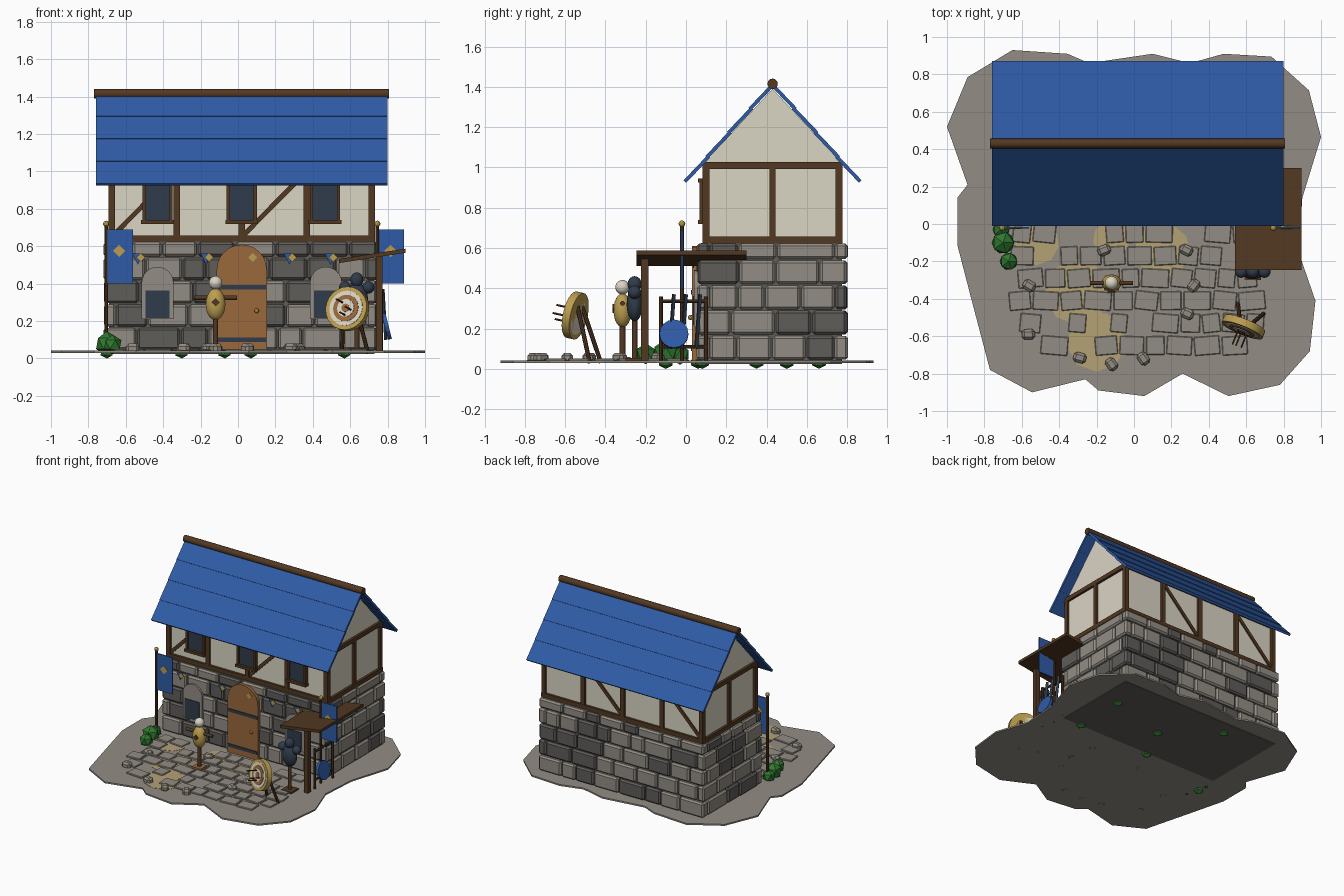
import bpy, bmesh, math, random
from mathutils import Vector, Matrix

random.seed(7)
if "Cube" in bpy.data.objects:
    bpy.data.objects.remove(bpy.data.objects["Cube"], do_unlink=True)

COLOURS = {
    "stone": (0.29, 0.265, 0.23), "dark_stone": (0.115, 0.11, 0.10),
    "plaster": (0.70, 0.66, 0.55), "timber": (0.085, 0.04, 0.016),
    "blue": (0.028, 0.105, 0.38), "gold": (0.50, 0.34, 0.08),
    "leaf_green": (0.03, 0.19, 0.03), "slate": (0.03, 0.045, 0.07),
    "door_wood": (0.32, 0.14, 0.045), "sand": (0.46, 0.36, 0.18),
}
MATS = {}
for key, rgb in COLOURS.items():
    m = bpy.data.materials.new(key)
    m.use_nodes = True
    m.diffuse_color = (*rgb, 1)
    bsdf = m.node_tree.nodes["Principled BSDF"]
    bsdf.inputs["Base Color"].default_value = (*rgb, 1)
    bsdf.inputs["Roughness"].default_value = 0.9
    MATS[key] = m

GROUND = 0.042
CX = 0.02           # middle of the house
RIDGE_Y = 0.43


class Part:
    """Collects primitives into one named mesh."""
    def __init__(self, name):
        self.name, self.bm, self.mats = name, bmesh.new(), []

    def paint(self, faces, mat):
        if mat not in self.mats:
            self.mats.append(mat)
        for f in faces:
            f.material_index = self.mats.index(mat)

    def paint_verts(self, result, mat):
        self.paint({f for v in result["verts"] for f in v.link_faces}, mat)

    def box(self, centre, size, mat, rot=Matrix()):
        mx = Matrix.Translation(centre) @ rot @ Matrix.Diagonal((*size, 1))
        self.paint_verts(bmesh.ops.create_cube(self.bm, size=1, matrix=mx), mat)

    def beam(self, a, b, w, d, mat):
        a, b = Vector(a), Vector(b)
        rot = (b - a).to_track_quat('Z', 'Y').to_matrix().to_4x4()
        self.box((a + b) / 2, (w, d, (b - a).length), mat, rot)

    def rod(self, a, b, r, mat, segs=10):
        a, b = Vector(a), Vector(b)
        mx = Matrix.Translation((a + b) / 2) @ (b - a).to_track_quat('Z', 'Y').to_matrix().to_4x4()
        self.paint_verts(bmesh.ops.create_cone(self.bm, cap_ends=True, segments=segs, radius1=r,
                         radius2=r, depth=(b - a).length, matrix=mx), mat)

    def ball(self, centre, radii, mat, detail=3):
        mx = Matrix.Translation(centre) @ Matrix.Diagonal((*radii, 1))
        self.paint_verts(bmesh.ops.create_icosphere(self.bm, subdivisions=detail, radius=1, matrix=mx), mat)

    def slab(self, points, depth, mat):
        face = self.bm.faces.new([self.bm.verts.new(p) for p in points])
        ext = bmesh.ops.extrude_face_region(self.bm, geom=[face], use_keep_orig=True)
        top = [e for e in ext["geom"] if isinstance(e, bmesh.types.BMVert)]
        bmesh.ops.translate(self.bm, verts=top, vec=depth)
        self.paint({f for v in top for f in v.link_faces} | {face}, mat)

    def finish(self, bevel=0, smooth=False):
        bmesh.ops.recalc_face_normals(self.bm, faces=self.bm.faces)
        mesh = bpy.data.meshes.new(self.name)
        self.bm.to_mesh(mesh)
        self.bm.free()
        for key in self.mats:
            mesh.materials.append(MATS[key])
        ob = bpy.data.objects.new(self.name, mesh)
        bpy.context.collection.objects.link(ob)
        if bevel:
            mod = ob.modifiers.new("Bevel", 'BEVEL')
            mod.width, mod.segments = bevel, 1
        if smooth:
            bpy.ops.object.select_all(action='DESELECT')
            ob.select_set(True)
            bpy.context.view_layer.objects.active = ob
            bpy.ops.object.shade_smooth_by_angle(angle=math.radians(40))


def arch(cx, half, z0, spring, y):
    pts = [(cx - half, y, z0), (cx + half, y, z0)]
    return pts + [(cx + half * math.cos(t), y, spring + half * math.sin(t))
                  for t in (math.pi * i / 12 for i in range(13))]


def diamond(cx, y, cz, r):
    return [(cx - r, y, cz), (cx, y, cz - r), (cx + r, y, cz), (cx, y, cz + r)]


# Ground plate with scalloped edge
outline = [(-.65, .93), (-.355, .91), (-.24, .86), (.1, .91), (.3, .86), (.48, .91), (.735, .895),
           (.935, .715), (1, .465), (.9, .14), (.88, -.15), (.97, -.41), (.94, -.68), (.78, -.86),
           (.505, -.92), (.26, -.8), (.055, -.92), (-.19, -.89), (-.26, -.83), (-.545, -.9),
           (-.77, -.78), (-.87, -.4), (-.945, -.11), (-.945, .14), (-.89, .21), (-1, .52), (-.89, .785)]
p = Part("ground")
p.slab([(x, y, 0.03) for x, y in outline], (0, 0, GROUND - 0.03), "stone")
p.finish()

# Sandy patches
p = Part("sand_patches")
for x, y, r in ((-.52, -.1, .12), (.15, -.14, .15), (-.3, -.36, .18), (-.2, -.63, .16), (-.12, -.08, .1)):
    p.rod((x, y, GROUND), (x, y, GROUND + 0.002), r, "sand", 9)
p.finish()

# Paving slabs in loose rows
p = Part("paving")
for row in range(6):
    x = random.uniform(-0.68, -0.6)
    while x < 0.6:
        w = random.uniform(0.1, 0.16)
        if random.random() > 0.15:
            turn = Matrix.Rotation(random.uniform(-0.12, 0.12), 4, 'Z')
            p.box((x + w / 2, -0.05 - 0.12 * row, GROUND), (w - 0.012, 0.1, 0.02), "stone", turn)
        x += w
p.finish(bevel=0.004)

# Loose rocks
p = Part("rocks")
for x, y in ((-.56, -.33), (-.565, -.59), (-.29, -.715), (-.12, -.75), (.05, -.72),
             (.285, -.48), (.28, -.14), (-.16, -.14), (.32, -.33)):
    turn = Matrix.Rotation(random.uniform(-1, 1), 4, 'Z')
    p.box((x, y, GROUND + 0.012), (0.07, 0.055, 0.05), "stone", turn)
p.finish(bevel=0.014)

# Ground floor core and stone blocks
p = Part("wall_core")
p.box((CX, 0.425, 0.325), (1.42, 0.7, 0.6), "dark_stone")
p.finish()

p = Part("stone_blocks")
X0, X1, Y0, Y1 = -0.715, 0.745, 0.055, 0.8
for row in range(5):
    z0 = GROUND + 0.125 * row
    h = min(0.125, 0.625 - z0)
    for along_x in (True, False):
        inset = 0.06 if along_x == bool(row % 2) else 0
        lo, hi = ((X0, X1) if along_x else (Y0, Y1))
        for side in (0, 1):
            t, end = lo + inset, hi - inset
            while t < end - 0.01:
                w = random.uniform(0.12, 0.24)
                if end - t - w < 0.1:
                    w = end - t
                depth = 0.06 + random.uniform(-0.006, 0.008)
                wall = ((Y0 + 0.03, Y1 - 0.03) if along_x else (X0 + 0.03, X1 - 0.03))[side]
                c, s = t + w / 2, w - 0.007
                pos = (c, wall, z0 + h / 2) if along_x else (wall, c, z0 + h / 2)
                size = (s, depth, h - 0.007) if along_x else (depth, s, h - 0.007)
                p.box(pos, size, "dark_stone" if random.random() < 0.3 else "stone")
                t += w
p.finish(bevel=0.012)

# Plastered upper floor with gables
L, R, F, B = -0.675, 0.715, 0.1, 0.76
p = Part("plaster_walls")
p.slab([(L, F, .63), (L, B, .63), (L, B, 1.035), (L, RIDGE_Y, 1.39), (L, F, 1.035)], (R - L, 0, 0), "plaster")
p.finish()

# Timber frame
p = Part("timber_frame")
posts = [L + (R - L) * i / 4 for i in range(5)]
for y in (F, B):
    for z in (0.64, 1.01):
        p.box((CX, y, z), (R - L + 0.035, 0.036, 0.034), "timber")
    for x in posts:
        p.box((x, y, 0.825), (0.034, 0.035, 0.38), "timber")
    for i in (0, 2):
        p.beam((posts[i], y, 0.65), (posts[i + 1], y, 1.0), 0.02, 0.026, "timber")
for x in (L, R):
    for z in (0.64, 1.01):
        p.box((x, RIDGE_Y, z), (0.036, B - F, 0.034), "timber")
    p.box((x, RIDGE_Y, 0.825), (0.035, 0.03, 0.38), "timber")
p.finish()

# Roof of overlapping courses
p = Part("roof")
run, rise, courses = 0.43, 0.48, 4
for s in (-1, 1):
    slope = Vector((0, s * run, -rise))
    step = slope.length / courses
    x_axis = Vector((s, 0, 0))
    normal = x_axis.cross(slope.normalized())
    t_axis = (slope.normalized() + normal * 0.03).normalized()
    rot = Matrix((x_axis, t_axis, x_axis.cross(t_axis))).transposed().to_4x4()
    for i in range(courses):
        centre = Vector((CX, RIDGE_Y, 1.412)) + slope * ((i + 0.5) / courses)
        p.box(centre, (1.56, step + 0.01, 0.018), "blue", rot)
p.finish()
p = Part("ridge_beam")
p.rod((-0.77, RIDGE_Y, 1.415), (0.808, RIDGE_Y, 1.415), 0.026, "timber", 12)
p.finish(smooth=True)

# Upper windows
p = Part("upper_windows")
for x in (-0.43, CX, 0.465):
    p.box((x, 0.09, 0.83), (0.14, 0.02, 0.2), "slate")
    for dx in (-0.072, 0.072):
        p.box((x + dx, 0.085, 0.83), (0.018, 0.035, 0.22), "timber")
    for z, w in ((0.73, 0.175), (0.935, 0.16)):
        p.box((x, 0.08, z), (w, 0.04, 0.02), "timber")
p.finish()

# Arched lower windows
p = Part("lower_windows")
for x in (-0.43, 0.47):
    p.slab(arch(x, 0.085, 0.21, 0.405, 0.04), (0, 0.04, 0), "stone")
    p.box((x, 0.038, 0.29), (0.128, 0.008, 0.145), "slate")
p.finish()

# Front door
p = Part("front_door")
p.slab(arch(CX, 0.134, GROUND, 0.475, 0.03), (0, 0.05, 0), "door_wood")
for z in (0.1, 0.38):
    p.box((CX, 0.028, z), (0.262, 0.008, 0.024), "slate")
p.ball((0.1, 0.022, 0.255), (0.013, 0.013, 0.013), "gold", 2)
p.finish()

# Pennants on the front wall
p = Part("pennants")
for x in (-0.53, -0.165, 0.07, 0.28, 0.5):
    p.slab([(x - .035, .034, .56), (x - .005, .034, .5), (x + .02, .034, .56)], (0, 0.006, 0), "blue")
    p.slab(diamond(x + 0.01, 0.024, 0.54, 0.024), (0, 0.006, 0), "gold")
p.finish()

# Banners on poles
p = Part("banners")
for x in (-0.705, 0.745):
    p.rod((x, -0.02, 0.03), (x, -0.02, 0.72), 0.01, "timber", 8)
    p.ball((x, -0.02, 0.72), (0.017, 0.017, 0.017), "gold", 2)
    p.box((x + 0.075, -0.02, 0.545), (0.135, 0.01, 0.29), "blue")
    p.slab(diamond(x + 0.07, -0.028, 0.575, 0.033), (0, 0.016, 0), "gold")
p.finish()

# Sloping awning and its post
p = Part("awning")
p.slab([(.54, -.245, .51), (.895, -.245, .565), (.895, -.245, .587), (.54, -.245, .532)], (0, 0.545, 0), "timber")
p.box((0.755, -0.205, 0.29), (0.036, 0.036, 0.52), "timber")
p.finish()

# Weapon rack with shield and blades
p = Part("weapon_rack")
for z in (0.11, 0.335):
    p.rod((0.765, -0.13, z), (0.765, 0.11, z), 0.009, "timber", 8)
for y in (-0.125, 0.1):
    p.rod((0.765, y, 0.03), (0.765, y, 0.36), 0.01, "timber", 8)
for y in (-0.08, -0.02, 0.05):
    p.beam((0.79, y, 0.1), (0.775, y + 0.02, 0.37), 0.008, 0.018, "slate")
p.rod((0.785, -0.06, 0.17), (0.805, -0.06, 0.175), 0.072, "blue", 16)
p.finish()

# Armour stand
p = Part("armour_stand")
ax, ay = 0.635, -0.255
p.box((ax, ay, 0.045), (0.09, 0.09, 0.02), "timber")
p.rod((ax, ay, 0.04), (ax, ay, 0.3), 0.014, "timber")
p.ball((ax, ay, 0.32), (0.06, 0.04, 0.085), "slate")
p.ball((ax, ay, 0.42), (0.035, 0.035, 0.04), "slate")
for s in (-1, 1):
    p.ball((ax + s * 0.062, ay, 0.38), (0.033, 0.033, 0.033), "slate")
p.finish(smooth=True)

# Training dummy
p = Part("training_dummy")
dx, dy = -0.12, -0.315
p.box((dx, dy, 0.048), (0.08, 0.08, 0.02), "door_wood")
p.rod((dx, dy, 0.04), (dx, dy, 0.36), 0.014, "timber")
p.rod((dx - .115, dy, .325), (dx + .115, dy, .325), 0.012, "timber")
p.ball((dx, dy, 0.29), (0.053, 0.045, 0.085), "gold")
p.ball((dx, dy, 0.405), (0.036, 0.036, 0.036), "plaster")
p.slab(diamond(dx, dy - 0.05, 0.3, 0.022), (0, 0.008, 0), "timber")
p.finish(smooth=True)

# Archery target on legs
p = Part("archery_target")
c = Vector((0.585, -0.55, 0.265))
n = Vector((-0.36, -0.9, 0.2)).normalized()
side = Vector((0.93, -0.37, 0))
rings = ((0.118, "gold"), (0.095, "plaster"), (0.072, "door_wood"), (0.048, "plaster"), (0.022, "door_wood"))
for i, (r, mat) in enumerate(rings):
    p.rod(c - n * 0.02, c + n * (0.02 + 0.003 * i), r, mat, 24)
for s in (-1, 1):
    top = c - n * 0.025 + side * (0.03 * s) + Vector((0, 0, 0.05))
    foot = c - n * 0.11 + side * (0.075 * s)
    p.rod(top, (foot.x, foot.y, 0.03), 0.011, "timber", 8)
for a, b in ((-0.02, 0.03), (0.03, -0.01), (0.0, -0.04)):
    hit = c + side * a + Vector((0, 0, b))
    p.rod(hit, hit + n * 0.11, 0.005, "timber", 6)
p.finish(smooth=True)

# Bushes and small tufts
p = Part("bushes")
for x, y, z, r in ((-.7, -.1, .08, .066), (-.67, -.2, .075, .052), (-.71, -.03, .07, .05)):
    p.ball((x, y, z), (r, r, r), "leaf_green", 1)
for x, y in ((-.7, -.1), (-.07, .06), (.07, .35), (.57, .5), (-.3, .66), (.57, .08)):
    p.ball((x, y, 0.031), (0.04, 0.04, 0.031), "leaf_green", 1)
p.finish()
